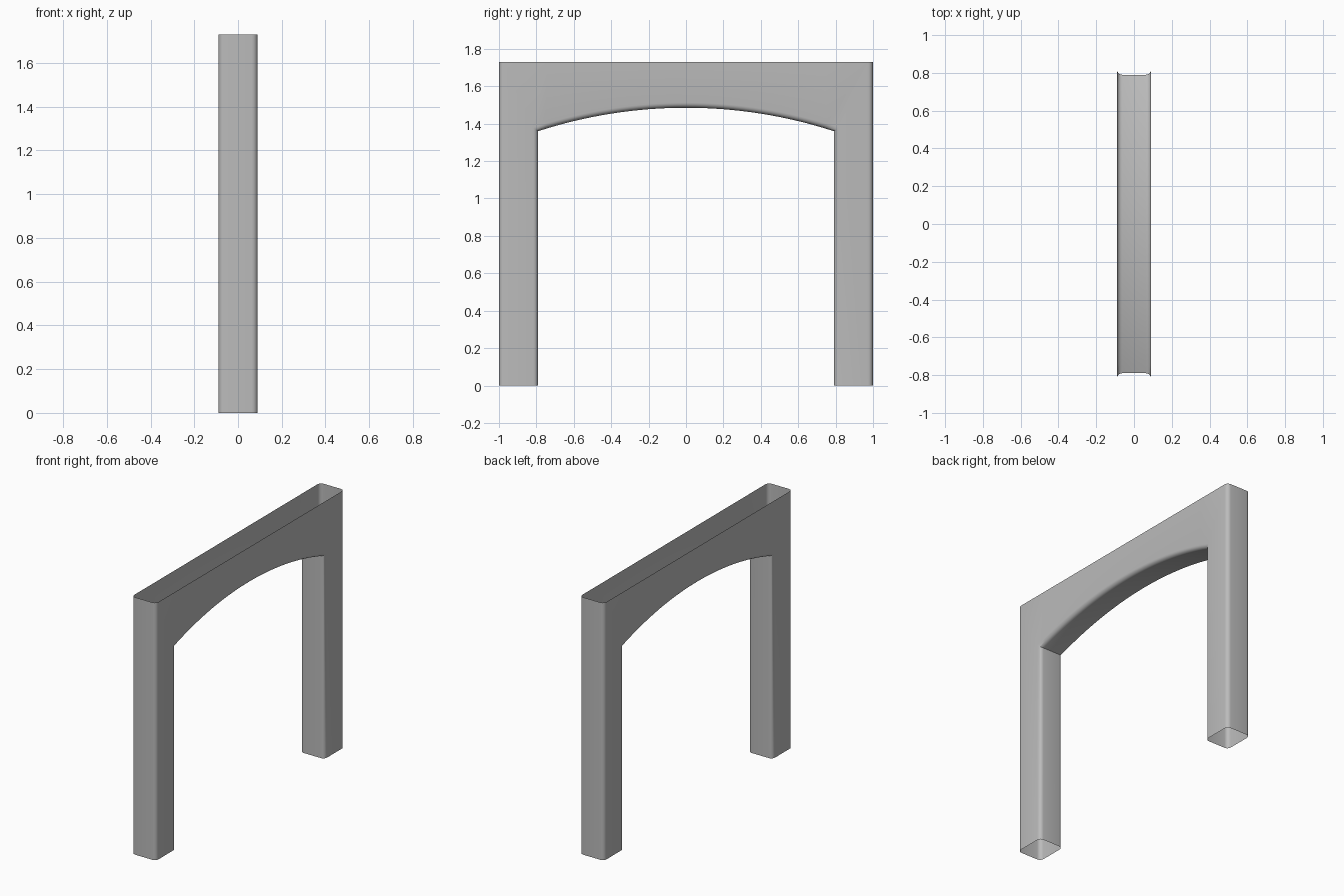
import bpy, bmesh, math
from mathutils import Vector

if "Cube" in bpy.data.objects:
    bpy.data.objects.remove(bpy.data.objects["Cube"], do_unlink=True)

HALF_W, HALF_L, HEIGHT = 0.09, 1.0, 1.73      # overall shell
LEG_Y, SPRING_Z, CROWN_Z = 0.79, 1.36, 1.485  # opening between the legs
R, STEPS, ARCH_STEPS = 0.027, 5, 32

mat = bpy.data.materials.new("plain grey")
mat.use_nodes = True
grey = (0.5, 0.5, 0.5, 1)
mat.diffuse_color = grey
mat.node_tree.nodes["Principled BSDF"].inputs["Base Color"].default_value = grey


def edge_profile():
    """Rounded flat strip as (x, depth) pairs, from the -x side to the +x side."""
    half = []
    for i in range(STEPS + 1):
        a = math.pi / 2 * i / STEPS
        half.append((HALF_W - R + R * math.cos(a), R - R * math.sin(a)))
    return [(-x, d) for x, d in half] + half[::-1]


def bridge(bm, rows):
    for a, b in zip(rows, rows[1:]):
        for i in range(len(a) - 1):
            bm.faces.new((a[i], b[i], b[i + 1], a[i + 1]))


def sweep(bm, stations):
    """Sweep the rounded strip along (point, inward direction) stations in the YZ plane."""
    rows = []
    for p, n in stations:
        rows.append([bm.verts.new((x, p.x + n.x * d, p.y + n.y * d))
                     for x, d in edge_profile()])
    bridge(bm, rows)
    return rows


# Inner path: up one leg, over the arch, down the other leg
rise = CROWN_Z - SPRING_Z
radius = (LEG_Y ** 2 + rise ** 2) / (2 * rise)
span = math.asin(LEG_Y / radius)
inner = []
for i in range(ARCH_STEPS + 1):
    a = span * (2 * i / ARCH_STEPS - 1)
    n = Vector((math.sin(a), math.cos(a)))
    p = Vector((0, CROWN_Z - radius)) + n * radius
    if i in (0, ARCH_STEPS):                  # mitre where arch meets leg
        out = Vector((math.copysign(1, a), 0))
        n = (n + out) / (1 + n.dot(out))
    inner.append((p, n))
inner.insert(0, (Vector((-LEG_Y, 0)), Vector((-1, 0))))
inner.append((Vector((LEG_Y, 0)), Vector((1, 0))))

bm = bmesh.new()
rows = sweep(bm, inner)

# Flat side walls from the inner path out to the legs and the open top
edge = HALF_L - R
outer = [(-edge, 0), (-edge, HEIGHT)]
outer += [(p.x, HEIGHT) for p, n in inner[2:-2]]
outer += [(edge, HEIGHT), (edge, 0)]
for x, k in ((-HALF_W, 0), (HALF_W, -1)):
    bridge(bm, [[row[k], bm.verts.new((x, *q))] for row, q in zip(rows, outer)])

# Rounded end walls on the outside of each leg
for s in (-1, 1):
    sweep(bm, [(Vector((s * HALF_L, z)), Vector((-s, 0))) for z in (0, HEIGHT)])

bmesh.ops.remove_doubles(bm, verts=bm.verts, dist=0.0005)
bmesh.ops.recalc_face_normals(bm, faces=bm.faces)
end = max(bm.faces, key=lambda f: f.calc_center_median().y)
if end.normal.y < 0:
    bmesh.ops.reverse_faces(bm, faces=bm.faces)

mesh = bpy.data.meshes.new("arched_frame")
bm.to_mesh(mesh)
bm.free()
mesh.materials.append(mat)
frame = bpy.data.objects.new("arched_frame", mesh)
bpy.context.collection.objects.link(frame)
bpy.context.view_layer.objects.active = frame
frame.select_set(True)
bpy.ops.object.shade_smooth_by_angle(angle=math.radians(35))
